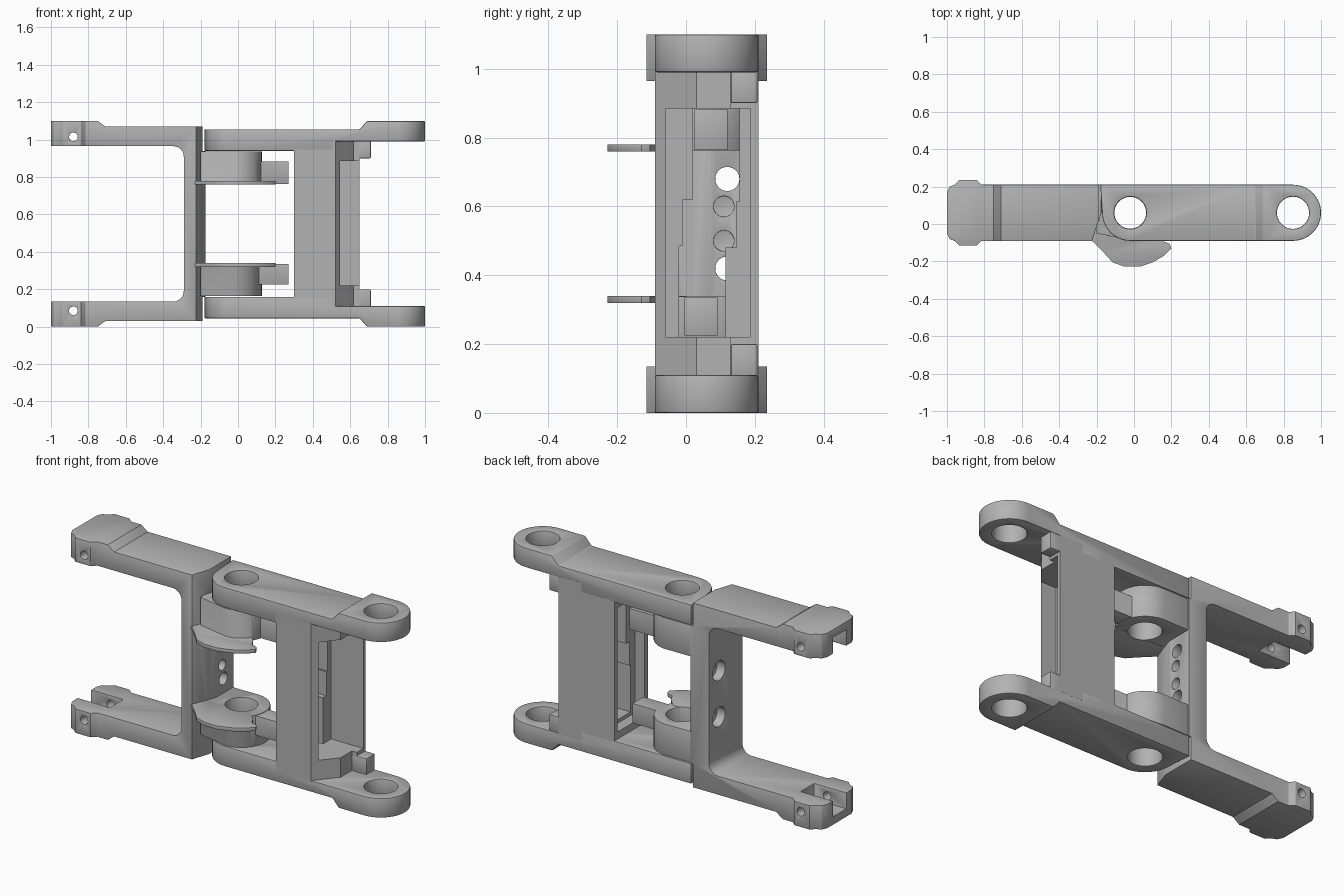
import bpy, bmesh, math
from mathutils import Vector

cube = bpy.data.objects.get("Cube")
if cube:
    bpy.data.objects.remove(cube, do_unlink=True)

TOP = 1.1                 # overall height, everything mirrors about half of it
Y0, Y1, YC = -0.09, 0.21, 0.06   # front, back and middle of the links
PIN, TIP = -0.02, 0.85    # hinge axis and free hole axis in x

grey = bpy.data.materials.new("satin grey")
grey.use_nodes = True
grey.diffuse_color = (0.45, 0.45, 0.45, 1)
grey.node_tree.nodes["Principled BSDF"].inputs["Base Color"].default_value = (0.45, 0.45, 0.45, 1)


def prism(name, pts, axis, lo, hi):
    """Extrude a 2D outline along an axis; outline is in the other two axes."""
    def place(p, d):
        return {"x": (d, p[0], p[1]), "y": (p[0], d, p[1]), "z": (p[0], p[1], d)}[axis]
    bm = bmesh.new()
    face = bm.faces.new([bm.verts.new(place(p, lo)) for p in pts])
    ext = bmesh.ops.extrude_face_region(bm, geom=[face])
    shift = Vector(place((0, 0), hi - lo))
    bmesh.ops.translate(bm, vec=shift, verts=[v for v in ext["geom"] if isinstance(v, bmesh.types.BMVert)])
    bmesh.ops.recalc_face_normals(bm, faces=bm.faces)
    mesh = bpy.data.meshes.new(name)
    bm.to_mesh(mesh)
    bm.free()
    mesh.materials.append(grey)
    ob = bpy.data.objects.new(name, mesh)
    bpy.context.collection.objects.link(ob)
    return ob


def box(name, x, y, z):
    return prism(name, [(x[0], y[0]), (x[1], y[0]), (x[1], y[1]), (x[0], y[1])], "z", *z)


def arc(cx, cy, r, a, b, n=16):
    return [(cx + r * math.cos(math.radians(a + (b - a) * i / n)),
             cy + r * math.sin(math.radians(a + (b - a) * i / n))) for i in range(n + 1)]


def disc(cx, cy, r):
    return arc(cx, cy, r, 0, 360, 40)[:-1]


def apply(ob, mod):
    bpy.context.view_layer.objects.active = ob
    bpy.ops.object.modifier_apply(modifier=mod.name)


def combine(ob, others, op="DIFFERENCE"):
    for other in others:
        mod = ob.modifiers.new("cut", "BOOLEAN")
        mod.operation, mod.solver, mod.object = op, "EXACT", other
        apply(ob, mod)
        bpy.data.objects.remove(other, do_unlink=True)
    return ob


def flip(ob, name):
    """Copy a part to the other end of the height."""
    mesh = ob.data.copy()
    for v in mesh.vertices:
        v.co.z = TOP - v.co.z
    mesh.flip_normals()
    twin = bpy.data.objects.new(name, mesh)
    bpy.context.collection.objects.link(twin)
    return twin


def finish(ob, width=0.006):
    if width:
        mod = ob.modifiers.new("soft edges", "BEVEL")
        mod.width, mod.segments, mod.limit_method = width, 2, "ANGLE"
        mod.angle_limit = math.radians(40)
        apply(ob, mod)
    bpy.ops.object.select_all(action="DESELECT")
    ob.select_set(True)
    bpy.context.view_layer.objects.active = ob
    bpy.ops.object.shade_smooth_by_angle(angle=math.radians(30))


# Left bracket: C-shaped side profile trimmed by its plan outline
half = ([(-0.17, 0.94), (-0.19, 0.94), (-0.19, 1.07), (-0.71, 1.07), (-0.75, 1.1), (-1, 1.1), (-1, 0.965)]
        + arc(-0.345, 0.91, 0.055, 90, 0, 8))
bracket = prism("left_bracket", half + [(x, TOP - z) for x, z in reversed(half)], "y", -0.2, 0.3)
side = [(-0.96, 0.15), (-0.935, 0.175), (-0.84, 0.175), (-0.815, 0.15)]
front_edge = [(-1, 0.11), (-0.985, 0.14)] + side
plan = ([(x, YC - d) for x, d in front_edge] + [(-0.225, Y0), (-0.175, 0.06), (-0.175, Y1)]
        + [(x, YC + d) for x, d in reversed(front_edge)])
combine(bracket, [prism("trim", plan, "z", -0.1, 1.2)], "INTERSECT")
cuts = []
for flipped in (False, True):
    def zz(z):
        return TOP - z if flipped else z
    cuts.append(box("slot", (-1.1, -0.8), (0.0, 0.12), sorted((zz(0.9), zz(1.055)))))
    cuts.append(prism("pin_hole", disc(-0.88, zz(1.015), 0.023), "y", -0.3, 0.4))
    cuts.append(prism("screw_hole", disc(0.12, zz(0.68), 0.035), "x", -0.4, 0))
    cuts.append(prism("counterbore", disc(0.12, zz(0.68), 0.055), "x", -0.4, -0.24))
    cuts.append(prism("blind_hole", disc(0.11, zz(0.6), 0.03), "x", -0.235, 0))
combine(bracket, cuts)
finish(bracket)

# Hinge knuckles, each with a thin cam plate and a stop tab
knuckle = prism("upper_knuckle", arc(PIN, YC, 0.147, -90, 90, 24) + [(-0.2, Y1 - 0.005), (-0.2, -0.05)],
                "z", 0.762, 0.937)
cam = prism("cam", [(-0.25, -0.08), (-0.22, -0.095), (-0.16, -0.155), (-0.115, -0.205), (-0.05, -0.228),
                    (0.03, -0.228), (0.1, -0.205), (0.16, -0.17), (0.2, -0.13), (0.19, -0.105), (0.15, -0.09),
                    (0.13, -0.05), (0.08, 0.0), (-0.18, 0.0)], "z", 0.76, 0.78)
combine(knuckle, [cam], "UNION")
lower = flip(knuckle, "lower_knuckle")
tabs = [box("tab", (0.08, 0.27), (0.025, 0.12), (0.764, 0.882)),
        box("tab", (0.08, 0.27), (-0.005, 0.092), (0.225, 0.335))]
for ob, tab in zip((knuckle, lower), tabs):
    combine(ob, [tab], "UNION")
    combine(ob, [prism("bore", disc(PIN, YC, 0.085), "z", -0.1, 1.2)])
    finish(ob, 0.004)

# Right link arms: stepped side profile trimmed to a rounded plan
arm = prism("upper_arm", [(-0.2, 0.94), (-0.2, 1.055), (0.65, 1.055), (0.69, 1.1), (1.1, 1.1),
                          (1.1, 0.99), (0.51, 0.99), (0.51, 0.94)], "y", -0.2, 0.3)
plan = arc(TIP, YC, 0.15, -90, 90, 28) + [(-0.18, Y1)] + arc(PIN, YC, 0.15, 180, 270, 14)
plan[-15] = (-0.172, 0.08)
combine(arm, [prism("trim", plan, "z", 0.5, 1.2)], "INTERSECT")
combine(arm, [prism("bore", disc(x, YC, 0.086), "z", 0.5, 1.2) for x in (PIN, TIP)])
finish(arm)
finish(flip(arm, "lower_arm"), 0)

# Upright post with a sloped front corner, recessed on both sides
post = prism("right_post", [(0.3, Y0), (0.52, Y0), (0.62, 0.03), (0.62, 0.13), (0.65, 0.13), (0.65, Y1),
                            (0.3, Y1)], "z", 0.105, 0.995)
combine(post, [box("outer_recess", (0.45, 0.8), (-0.06, 0.188), (0.22, 0.885)),
               box("inner_recess", (0.2, 0.36), (-0.06, 0.18), (0.2, 0.9))])

# Stepped window through the post
for y, z in (((0.02, 0.155), (0.615, 0.885)), ((-0.01, 0.145), (0.48, 0.62)), ((-0.02, 0.115), (0.22, 0.485))):
    combine(post, [box("window", (0.2, 0.8), y, z)])
finish(post, 0)

# Stop blocks on the back edge of the post
block = box("upper_stop_block", (0.6, 0.71), (0.13, 0.208), (0.9, 0.995))
finish(block)
finish(flip(block, "lower_stop_block"), 0)
